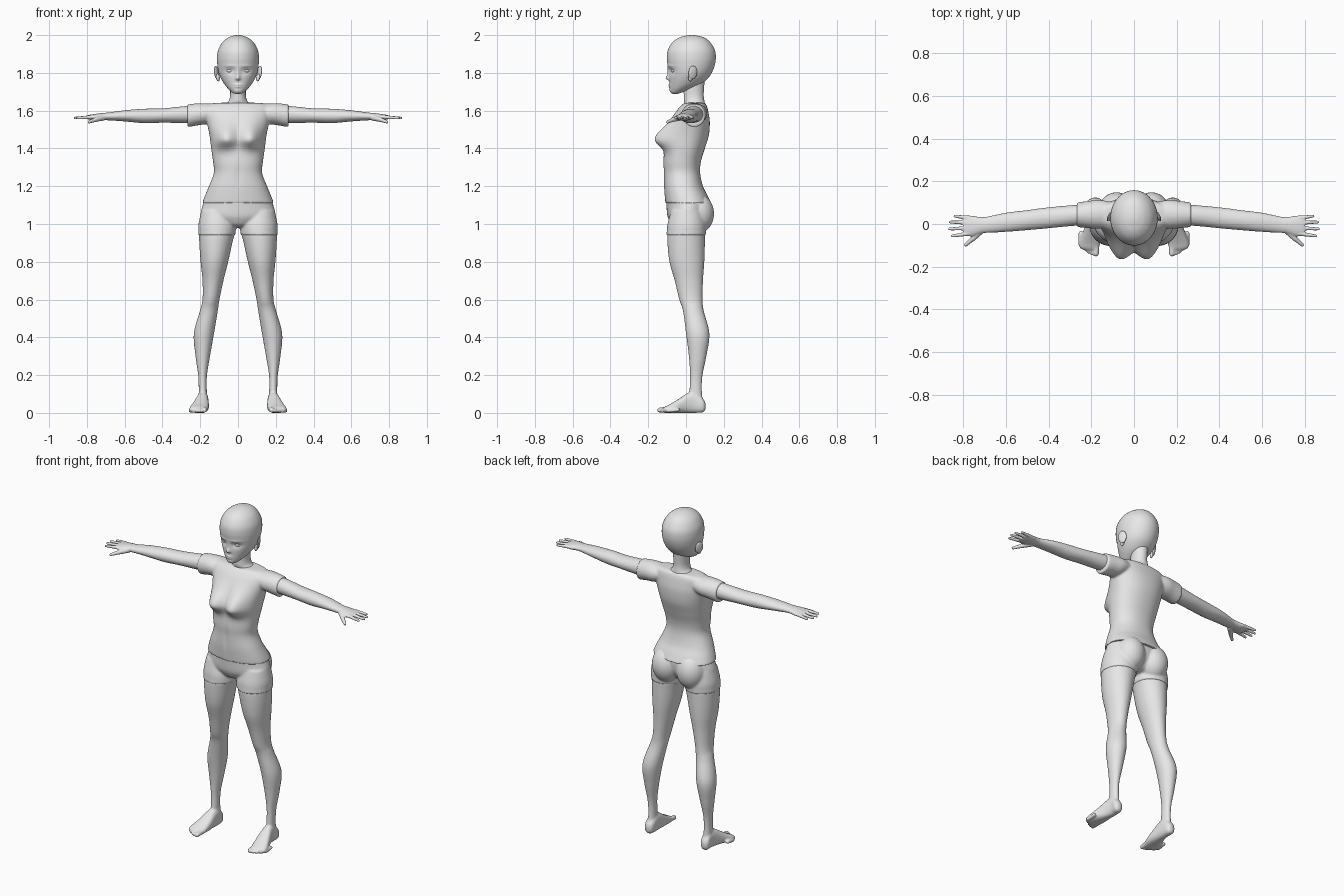
import bpy, bmesh, math
from mathutils import Vector, Matrix

grey = bpy.data.materials.new("plain_grey")
grey.diffuse_color = (0.8, 0.8, 0.8, 1)


def smooth_rows(rows, steps):
    """Spline through the rows of numbers."""
    out = []
    for i in range(len(rows) - 1):
        p = [rows[max(0, min(len(rows) - 1, i + k))] for k in (-1, 0, 1, 2)]
        for s in range(steps):
            t = s / steps
            out.append([0.5 * (2 * b + (c - a) * t + (2 * a - 5 * b + 4 * c - d) * t * t
                               + (3 * b - a - 3 * c + d) * t ** 3) for a, b, c, d in zip(*p)])
    return out + [list(rows[-1])]


def loft(bm, rows, axis="z", n=40, steps=6, power=2.0, sculpt=()):
    """Rows are (position, a0, a1, b0, b1): the bounds of a rounded section."""
    rings = []
    for t, a0, a1, b0, b1 in smooth_rows(rows, steps):
        ring = []
        for k in range(n):
            c, s = math.cos(math.tau * k / n), math.sin(math.tau * k / n)
            a = (a0 + a1) / 2 + (a1 - a0) / 2 * math.copysign(abs(c) ** (2 / power), c)
            b = (b0 + b1) / 2 + (b1 - b0) / 2 * math.copysign(abs(s) ** (2 / power), s)
            co = Vector({"z": (a, b, t), "x": (t, a, b), "y": (a, t, b)}[axis])
            if s < 0:  # bumps and hollows on the front
                front = min(1, -s * 2)
                for x, z, sx, lo, hi, dy in sculpt:
                    sz = hi if co.z > z else lo
                    co.y += front * dy * math.exp(-((abs(co.x) - x) / sx) ** 2 / 2
                                                  - ((co.z - z) / sz) ** 2 / 2)
            ring.append(bm.verts.new(co))
        rings.append(ring)
    for r, q in zip(rings, rings[1:]):
        for k in range(n):
            bm.faces.new((r[k], r[(k + 1) % n], q[(k + 1) % n], q[k]))
    bm.faces.new(rings[0])
    bm.faces.new(rings[-1])


def ball(bm, loc, radii, rot=None):
    m = Matrix.Translation(loc) @ (rot or Matrix()) @ Matrix.Diagonal((*radii, 1))
    bmesh.ops.create_uvsphere(bm, u_segments=24, v_segments=16, radius=1, matrix=m)


def capsule(bm, p, q, r0, r1):
    p, q = Vector(p), Vector(q)
    turn = (q - p).to_track_quat("Z", "Y").to_matrix().to_4x4()
    bmesh.ops.create_cone(bm, cap_ends=True, segments=16, radius1=r0, radius2=r1,
                          depth=(q - p).length, matrix=Matrix.Translation((p + q) / 2) @ turn)
    ball(bm, p, (r0,) * 3)
    ball(bm, q, (r1,) * 3)


def mirror(bm):
    copy = bmesh.ops.duplicate(bm, geom=bm.verts[:] + bm.edges[:] + bm.faces[:])["geom"]
    for v in copy:
        if isinstance(v, bmesh.types.BMVert):
            v.co.x *= -1


def finish(bm, name, voxel=0, smooth=6):
    bmesh.ops.recalc_face_normals(bm, faces=bm.faces[:])
    for f in bm.faces:
        f.smooth = True
    me = bpy.data.meshes.new(name)
    bm.to_mesh(me)
    bm.free()
    me.materials.append(grey)
    ob = bpy.data.objects.new(name, me)
    bpy.context.collection.objects.link(ob)
    if voxel:  # fuse the overlapping volumes into one skin
        m = ob.modifiers.new("fuse", "REMESH")
        m.mode, m.voxel_size, m.use_smooth_shade = "VOXEL", voxel, True
        m = ob.modifiers.new("soften", "SMOOTH")
        m.factor, m.iterations = 0.5, smooth


# legs, feet, arms and neck
bm = bmesh.new()
loft(bm, [(1.06, .03, .18, -.07, .09), (.97, .015, .205, -.095, .1), (.9, .03, .205, -.098, .1),
          (.8, .052, .198, -.088, .097), (.7, .077, .188, -.06, .09), (.6, .098, .188, -.036, .088),
          (.54, .107, .202, -.016, .094), (.42, .127, .234, 0, .124), (.3, .148, .225, .015, .108),
          (.2, .164, .211, .021, .088), (.12, .165, .208, .018, .084), (.05, .163, .21, .01, .092)])
loft(bm, [(.104, .178, .198, .02, .05), (.09, .162, .214, .003, .075), (.05, .157, .214, 0, .11),
          (.01, .156, .222, 0, .105), (-.04, .154, .24, 0, .073), (-.085, .158, .256, 0, .046),
          (-.11, .163, .255, 0, .034), (-.122, .168, .235, .004, .026)], "y", power=2.5)
for i in range(5):
    x, y = .178 + .0185 * i, -.14 + .003 * i * i
    r = .0145 if i == 0 else .0105
    capsule(bm, (x - .002, y + .05, r + .006), (x, y, r), r, r * .95)
loft(bm, [(.15, -.005, .1, 1.54, 1.63), (.27, -.008, .09, 1.535, 1.625), (.4, -.02, .078, 1.536, 1.612),
          (.5, -.029, .065, 1.534, 1.61), (.6, -.037, .053, 1.543, 1.602),
          (.69, -.042, .034, 1.549, 1.59), (.725, -.045, .032, 1.549, 1.588)], "x")
mirror(bm)
loft(bm, [(1.58, -.08, .08, 0, .1), (1.63, -.07, .07, -.005, .1), (1.65, -.05, .05, -.012, .098),
          (1.68, -.042, .042, -.012, .094), (1.72, -.042, .042, -.012, .096), (1.77, -.045, .045, 0, .1)])
finish(bm, "body", .0055)

# hands with fingers and thumb
bm = bmesh.new()
loft(bm, [(.69, -.04, .032, 1.551, 1.588), (.725, -.047, .033, 1.549, 1.587), (.755, -.057, .038, 1.548, 1.583),
          (.785, -.057, .039, 1.552, 1.578), (.8, -.047, .03, 1.556, 1.574)], "x")
for y0, y1, tip in ((-.045, -.056, .85), (-.019, -.023, .863), (.006, .009, .86), (.028, .037, .838)):
    capsule(bm, (.775, y0, 1.566), (tip, y1, 1.561), .0105, .007)
capsule(bm, (.715, -.03, 1.563), (.755, -.07, 1.552), .016, .012)
capsule(bm, (.755, -.07, 1.552), (.788, -.098, 1.54), .0115, .008)
mirror(bm)
finish(bm, "hands", .0035, 3)

# shorts: pelvis, seat and short legs
bm = bmesh.new()
loft(bm, [(1.07, .03, .195, -.08, .09), (1.0, .012, .209, -.098, .105), (.96, .012, .21, -.102, .106),
          (.94, .015, .211, -.104, .106)])
ball(bm, (.082, .062, 1.055), (.085, .087, .105))
mirror(bm)
loft(bm, [(.98, -.05, .05, -.03, .05), (.992, -.09, .09, -.07, .08), (1.02, -.16, .16, -.09, .1),
          (1.05, -.197, .197, -.1, .115), (1.11, -.184, .184, -.104, .12),
          (1.16, -.166, .166, -.108, .1), (1.2, -.147, .147, -.11, .08)])
finish(bm, "shorts", .006, 8)

# shirt: torso with bust and sleeves
bm = bmesh.new()
loft(bm, [(.1, -.01, .1, 1.55, 1.635), (.16, -.022, .113, 1.53, 1.639), (.21, -.02, .108, 1.523, 1.639),
          (.25, -.016, .103, 1.515, 1.635), (.268, -.014, .1, 1.513, 1.633)], "x")
mirror(bm)
loft(bm, [(1.11, -.19, .19, -.109, .134), (1.15, -.175, .175, -.113, .115), (1.2, -.154, .154, -.117, .09),
          (1.27, -.128, .128, -.118, .075), (1.33, -.132, .132, -.12, .079), (1.4, -.142, .142, -.112, .1),
          (1.47, -.151, .151, -.1, .121), (1.54, -.166, .166, -.08, .126), (1.59, -.178, .178, -.055, .119),
          (1.62, -.178, .178, -.033, .112), (1.637, -.145, .145, -.014, .104), (1.642, -.09, .09, 0, .095)],
     n=80, steps=8, power=2.2,
     sculpt=[(.07, 1.45, .042, .034, .055, -.068), (0, 1.455, .04, .03, .05, -.012),
             (0, 1.25, .01, .05, .05, .005)])
finish(bm, "shirt", .006)

# head with face relief, eyes and ears
bm = bmesh.new()
for s in (1, -1):
    ball(bm, (s * .043, -.066, 1.812), (.02, .011, .011), Matrix.Rotation(s * .35, 4, "Z"))
    tilt = Matrix.Rotation(s * .45, 4, "Z") @ Matrix.Rotation(s * .12, 4, "Y")
    ball(bm, (s * .114, .036, 1.802), (.008, .025, .036), tilt)
    ball(bm, (s * .106, .024, 1.775), (.009, .013, .02), tilt)
loft(bm, [(1.689, -.012, .012, -.068, -.045), (1.695, -.028, .028, -.078, -.025),
          (1.715, -.051, .051, -.085, .03), (1.74, -.072, .072, -.087, .08),
          (1.77, -.09, .09, -.089, .115), (1.8, -.102, .102, -.091, .136), (1.84, -.109, .109, -.097, .152),
          (1.88, -.111, .111, -.101, .158), (1.92, -.105, .105, -.096, .153),
          (1.96, -.084, .084, -.073, .13), (1.985, -.055, .055, -.04, .1),
          (1.997, -.025, .025, 0, .06), (2, -.003, .003, .027, .033)], n=128, steps=10,
     sculpt=[(0, 1.77, .008, .006, .011, -.017), (0, 1.797, .008, .015, .02, -.007),
             (.042, 1.811, .021, .013, .011, .009), (.045, 1.836, .02, .004, .006, -.003),
             (0, 1.737, .015, .004, .004, -.005), (0, 1.726, .012, .004, .004, -.005),
             (0, 1.703, .016, .008, .008, -.004)])
finish(bm, "head")
